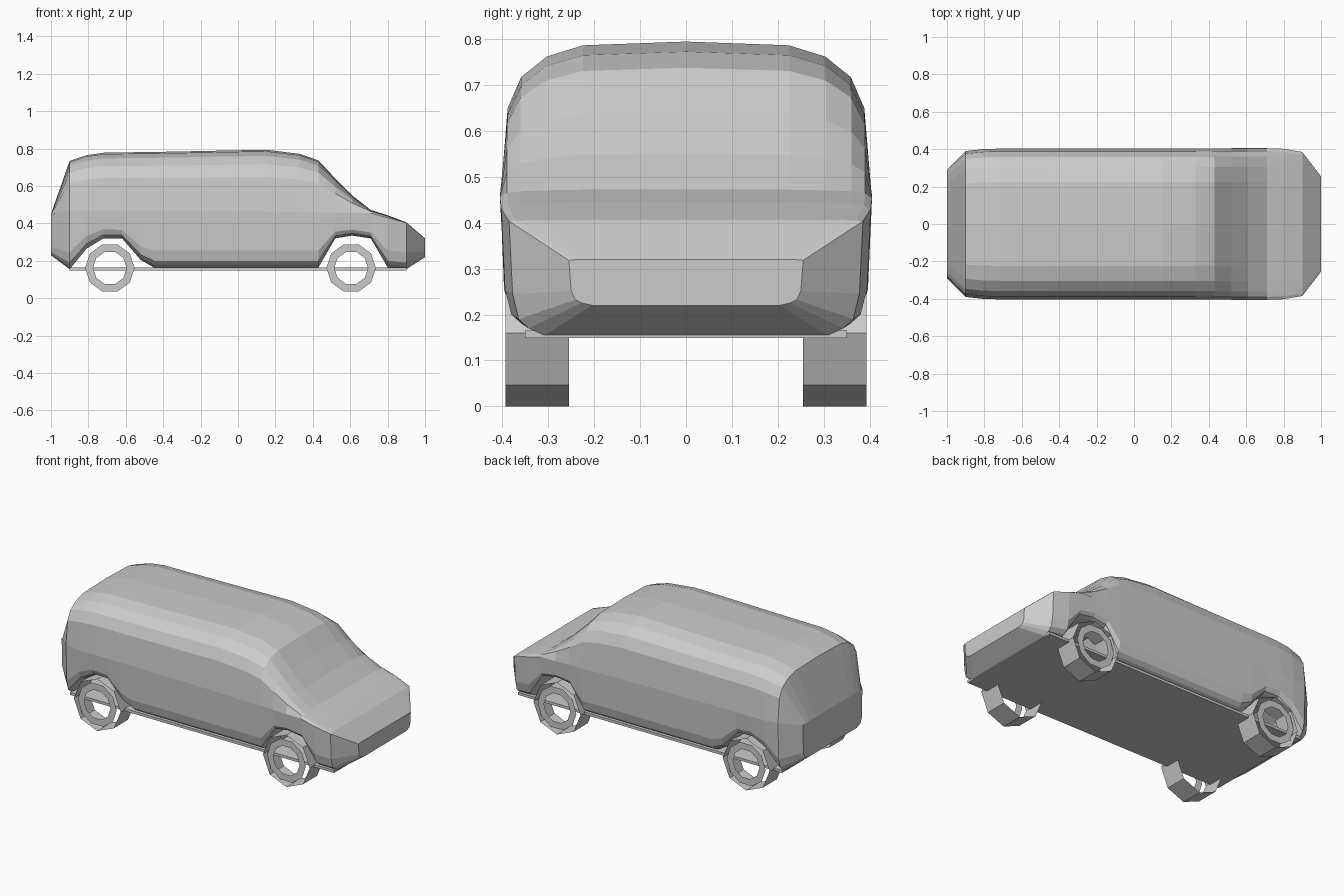
import bpy, bmesh, math

if "Cube" in bpy.data.objects:
    bpy.data.objects.remove(bpy.data.objects["Cube"])

paint = bpy.data.materials.new("light grey")
paint.diffuse_color = (0.6, 0.6, 0.6, 1)
paint.use_nodes = True
paint.node_tree.nodes["Principled BSDF"].inputs["Base Color"].default_value = paint.diffuse_color


def make(name, bm, fix=True):
    if fix:
        bmesh.ops.recalc_face_normals(bm, faces=bm.faces)
    me = bpy.data.meshes.new(name)
    bm.to_mesh(me)
    bm.free()
    ob = bpy.data.objects.new(name, me)
    bpy.context.collection.objects.link(ob)
    me.materials.append(paint)
    return ob


# Body stations: x, half width, bottom z, lower rounding, belt z, roof z
STATIONS = [
    (-1.00, .29, .230, .5, .448, .450), (-.90, .39, .155, 1, .470, .735),
    (-.81, .40, .265, .75, .470, .765), (-.72, .403, .320, .55, .470, .778),
    (-.62, .403, .320, .5, .470, .780), (-.52, .403, .205, .8, .470, .781),
    (-.45, .403, .165, 1, .470, .782), (.15, .403, .165, 1, .465, .794),
    (.33, .403, .165, 1, .460, .772), (.43, .404, .165, 1, .460, .737),
    (.52, .405, .320, .4, .458, .640), (.61, .405, .335, .35, .456, .550),
    (.71, .405, .320, .35, .455, .472), (.80, .402, .165, 1, .430, .444),
    (.90, .385, .155, 1, .403, .406), (1.00, .255, .220, .35, .318, .320),
]
LOWER = [(0, 0), (.80, 0), (.89, .015), (.945, .035), (.98, .09)]       # y factor, z offset
UPPER = [(1, 0), (.963, .56), (.89, .765), (.753, .9), (.556, .975), (0, 1)]  # y, z factor


def ring(w, bottom, k, belt, roof):
    half = [(y * w, bottom + z * k) for y, z in LOWER]
    half += [(y * w, belt + z * (roof - belt)) for y, z in UPPER]
    return half + [(-y, z) for y, z in half[-2:0:-1]]


# Body shell: loft through the stations, with wheel arches raised from below
bm = bmesh.new()
rings = [[bm.verts.new((x, y, z)) for y, z in ring(*s)] for x, *s in STATIONS]
for a, b in zip(rings, rings[1:]):
    for i in range(len(a)):
        j = (i + 1) % len(a)
        bm.faces.new((a[i], a[j], b[j], b[i]))
bm.faces.new(rings[0])
bm.faces.new(rings[-1])
make("van_body", bm)

# Thin floor plate under the body
bm = bmesh.new()
bmesh.ops.create_cube(bm, size=1)
for v in bm.verts:
    v.co = (v.co.x * 1.8, v.co.y * .70, .157 + v.co.z * .016)
make("floor_plate", bm)


def circle(bm, n, r, x, y, z):
    return [bm.verts.new((x + r * math.cos(2 * math.pi * i / n), y,
                          z + r * math.sin(2 * math.pi * i / n))) for i in range(n)]


def bridge(bm, a, b):
    for i in range(len(a)):
        j = (i + 1) % len(a)
        bm.faces.new((a[i], a[j], b[j], b[i]))


# Wheels: open eight-sided tread with a flat ten-sided rim ring on the outside
for end, x in (("rear", -.685), ("front", .605)):
    for side, s in (("right", -1), ("left", 1)):
        bm = bmesh.new()
        bridge(bm, circle(bm, 8, .16, x, s * .255, .16), circle(bm, 8, .16, x, s * .393, .16))
        make(f"{end}_{side}_tread", bm)
        bm = bmesh.new()
        bridge(bm, circle(bm, 10, .132, x, s * .392, .162), circle(bm, 10, .09, x, s * .392, .162))
        ob = make(f"{end}_{side}_rim", bm, False)
        if ob.data.polygons[0].normal.y * s < 0:
            ob.data.flip_normals()
